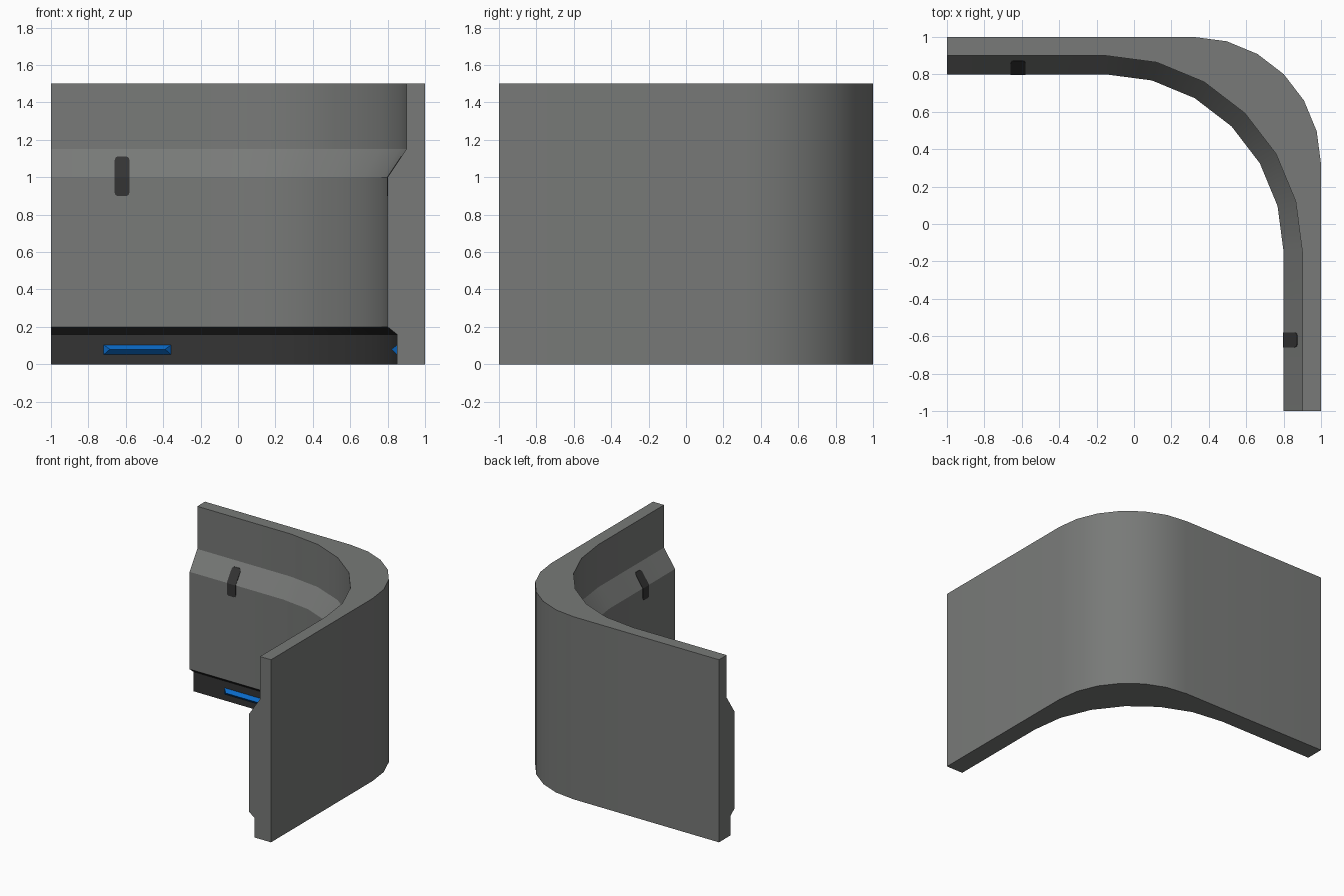
import bpy, bmesh, math

if "Cube" in bpy.data.objects:
    bpy.data.objects.remove(bpy.data.objects["Cube"])


def material(name, rgb):
    m = bpy.data.materials.new(name)
    m.diffuse_color = (*rgb, 1.0)
    m.use_nodes = True
    m.node_tree.nodes["Principled BSDF"].inputs["Base Color"].default_value = m.diffuse_color
    return m


GREY = material("wall grey", (0.188, 0.194, 0.188))
DARK = material("dark trim", (0.034, 0.034, 0.034))
BLUE = material("light blue glow", (0.003, 0.140, 0.560))


def make(name, verts, faces, mats, indices=None, smooth=False):
    bm = bmesh.new()
    vs = [bm.verts.new(v) for v in verts]
    for i, f in enumerate(faces):
        face = bm.faces.new([vs[k] for k in f])
        face.material_index = indices[i] if indices else 0
    bmesh.ops.recalc_face_normals(bm, faces=bm.faces)
    me = bpy.data.meshes.new(name)
    bm.to_mesh(me)
    bm.free()
    for m in mats:
        me.materials.append(m)
    if smooth:
        me.shade_smooth()
        me.set_sharp_from_angle(angle=math.radians(28))
    ob = bpy.data.objects.new(name, me)
    bpy.context.collection.objects.link(ob)
    return ob


def both_walls(name, verts, faces, mat):
    # back wall detail plus its copy mirrored over the corner diagonal
    make("back_" + name, verts, faces, [mat])
    make("side_" + name, [(y, x, z) for x, y, z in verts], faces, [mat])


def path(offset, centre, z):
    # straight run, 15 degree arc steps, straight run
    r = offset - centre
    pts = [(-1, offset, z)]
    for i in range(7):
        a = math.radians(90 - 15 * i)
        pts.append((centre + r * math.cos(a), centre + r * math.sin(a), z))
    return pts + [(offset, -1, z)]


# Corner wall: section swept along the corner path
section = [(1, 0.32, 0), (1, 0.32, 1.5), (0.9, -0.15, 1.5), (0.9, -0.15, 1.15),
           (0.8, -0.15, 1.0), (0.8, -0.15, 0.2), (0.85, -0.15, 0.16), (0.85, -0.15, 0)]
n, m = len(section), 9
verts = [p for s in section for p in path(*s)]
faces, idx = [], []
for j in range(n):
    k = (j + 1) % n
    for i in range(m - 1):
        faces.append((j * m + i, j * m + i + 1, k * m + i + 1, k * m + i))
        idx.append(1 if j in (5, 6) else 0)   # recessed foot band is dark
for end in (0, m - 1):
    faces.append([j * m + end for j in range(n)])
    idx.append(0)
make("corner_wall", verts, faces, [GREY, DARK], idx, smooth=True)

# Blue light bars: hipped ridges on the foot band
x0, x1, z0, z1, zm = -0.72, -0.355, 0.05, 0.105, 0.08
bar = [(x0, 0.852, z0), (x1, 0.852, z0), (x1, 0.852, z1), (x0, 0.852, z1),
       (x0 + 0.035, 0.82, zm), (x1 - 0.035, 0.82, zm)]
both_walls("light_bar", bar, [(0, 1, 5, 4), (2, 3, 4, 5), (1, 2, 5), (3, 0, 4), (3, 2, 1, 0)], BLUE)

# Dark slots: thin rounded plates bent over the ledge slope
rows = [(0.90, 0.025), (0.905, 0.035), (0.92, 0.04), (1.0, 0.04),
        (1.09, 0.04), (1.105, 0.035), (1.11, 0.025)]
slot = []
for depth in (-0.003, 0.004):
    for z, w in rows:
        y = 0.8 + max(0, z - 1.0) * 0.1 / 0.15 + depth
        slot += [(-0.62 - w, y, z), (-0.62 + w, y, z)]
c = 2 * len(rows)
sf = [(0, 1, c + 1, c), (c - 2, c - 1, 2 * c - 1, 2 * c - 2)]
for i in range(0, c - 2, 2):
    sf += [(i, i + 1, i + 3, i + 2), (c + i, c + i + 1, c + i + 3, c + i + 2),
           (i, i + 2, c + i + 2, c + i), (i + 1, i + 3, c + i + 3, c + i + 1)]
both_walls("slot", slot, sf, DARK)
